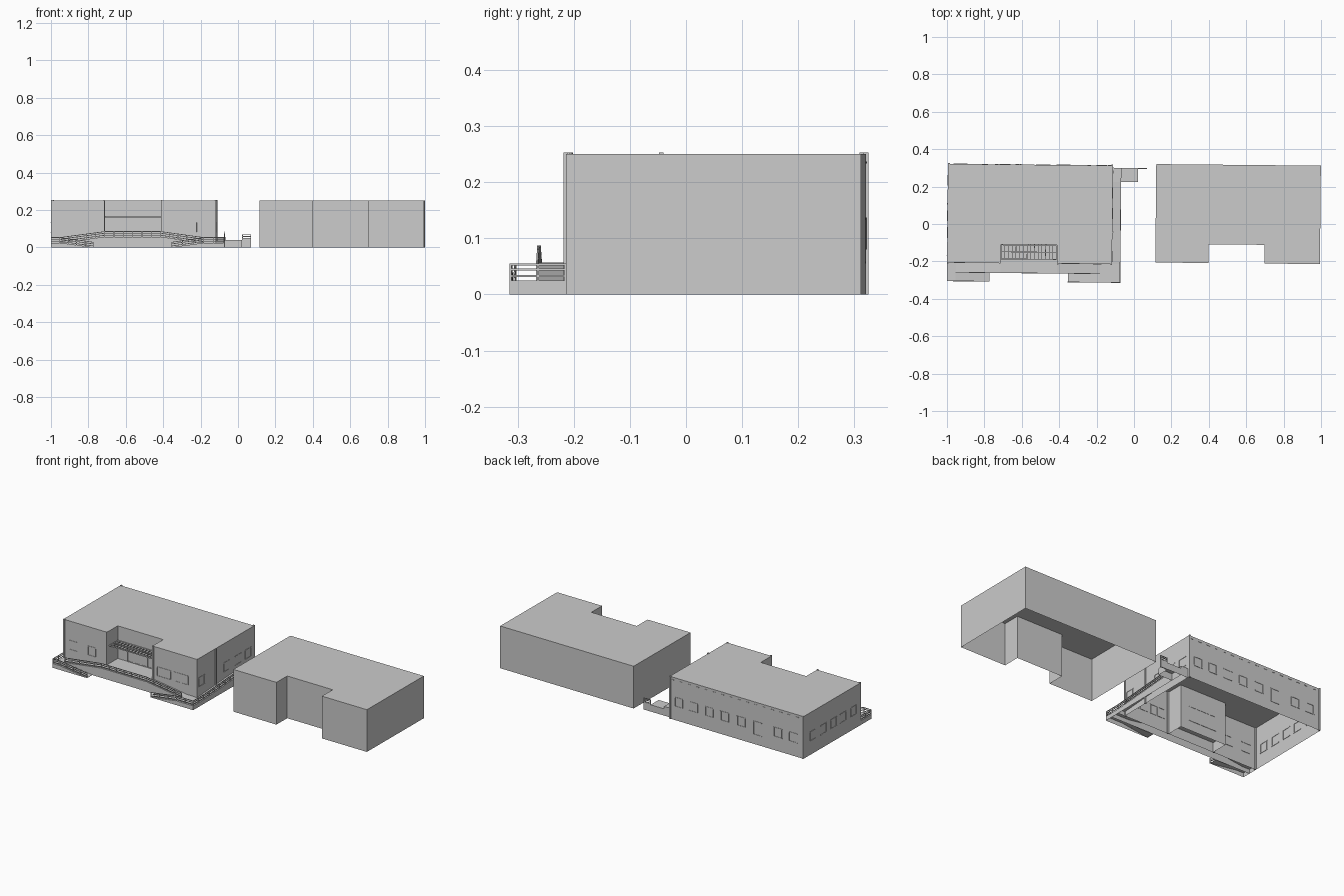
import bpy, bmesh, math
from mathutils import Vector, Matrix

if "Cube" in bpy.data.objects:
    bpy.data.objects.remove(bpy.data.objects["Cube"])

TILT = -0.0095  # both buildings sit slightly turned on the site
LEFT, RIGHT = Vector((-0.555, 0.055, 0)), Vector((0.5565, 0.053, 0))


def finish(name, bm, pivot=LEFT):
    bmesh.ops.transform(bm, verts=bm.verts, matrix=Matrix.Translation(pivot)
                        @ Matrix.Rotation(TILT, 4, 'Z') @ Matrix.Translation(-pivot))
    me = bpy.data.meshes.new(name)
    bm.to_mesh(me)
    bm.free()
    ob = bpy.data.objects.new(name, me)
    bpy.context.collection.objects.link(ob)
    return ob


def box(bm, x0, x1, y0, y1, z0, z1):
    m = Matrix.Translation(((x0 + x1) / 2, (y0 + y1) / 2, (z0 + z1) / 2)) \
        @ Matrix.Diagonal((x1 - x0, y1 - y0, z1 - z0, 1))
    bmesh.ops.create_cube(bm, size=1, matrix=m)


def beam(bm, a, b, t=0.0035):
    a, b = Vector(a), Vector(b)
    d = b - a
    m = Matrix.Translation((a + b) / 2) @ d.to_track_quat('Z', 'Y').to_matrix().to_4x4() \
        @ Matrix.Diagonal((t, t, d.length, 1))
    bmesh.ops.create_cube(bm, size=1, matrix=m)


# Open-bottomed building shell: outline walls plus a flat roof
def building(name, outline, height, pivot):
    bm = bmesh.new()
    low = [bm.verts.new((x, y, 0)) for x, y in outline]
    top = [bm.verts.new((x, y, height)) for x, y in outline]
    n = len(outline)
    for i in range(n):
        j = (i + 1) % n
        bm.faces.new((low[i], low[j], top[j], top[i]))
    bm.faces.new(top)
    return finish(name, bm, pivot)


def c_outline(x0, x1, n0, n1, y0, yn, y1):
    return [(x0, y0), (n0, y0), (n0, yn), (n1, yn), (n1, y0), (x1, y0), (x1, y1), (x0, y1)]


X0, X1, N0, N1, YF, YN, YB = -0.997, -0.115, -0.71, -0.41, -0.21, -0.11, 0.317
building("left_building", c_outline(X0, X1, N0, N1, YF, YN, YB), 0.25, LEFT)
building("right_building", c_outline(0.1165, 0.9965, 0.4, 0.7, -0.21, -0.11, 0.316), 0.25, RIGHT)


# Open-bottomed ramp: profile of (distance, height) along x or y, skirts to the ground
def ramp(name, profile, a, b, along='x'):
    bm = bmesh.new()

    def v(s, w, z):
        return bm.verts.new((s, w, z) if along == 'x' else (w, s, z))
    rows = [[v(s, a, 0), v(s, a, z), v(s, b, z), v(s, b, 0)] for s, z in profile]
    for p, q in zip(rows, rows[1:]):
        for k in range(3):
            bm.faces.new((p[k], q[k], q[k + 1], p[k + 1]))
    bm.faces.new(rows[0])
    bm.faces.new(rows[-1])
    bmesh.ops.remove_doubles(bm, verts=bm.verts, dist=1e-5)
    bmesh.ops.recalc_face_normals(bm, faces=bm.faces)
    return finish(name, bm)


LO, HI, EDGE, MID, RX = 0.025, 0.057, -0.31, -0.262, -0.07
main = [(X0, LO), (-0.95, LO), (N0, HI), (N1, HI), (-0.18, LO), (RX, LO)]
ramp("front_walkway", main, MID, YF)
ramp("entrance_deck", [(N0, HI), (N1, HI)], YF, YN)
ramp("left_lower_ramp", [(X0, LO), (-0.95, LO), (-0.77, 0.001)], EDGE, MID)
ramp("right_lower_ramp", [(-0.35, 0.001), (-0.18, LO), (RX, LO)], EDGE, MID)
ramp("side_ramp", [(YF, LO), (0.23, 0.055), (0.305, 0.055)], X1, RX, 'y')
ramp("rear_landing", [(0.23, 0.04), (0.305, 0.04)], RX, 0.02, 'y')


# Railings: posts and three rails following the ramps
def railing(name, path, height=0.03):
    bm = bmesh.new()
    for a, b in zip(path, path[1:]):
        a, b = Vector(a), Vector(b)
        for h in (0.008, 0.019, height - 0.002):
            beam(bm, a + Vector((0, 0, h)), b + Vector((0, 0, h)))
        n = max(1, round((b - a).length / 0.05))
        for i in range(n + 1):
            p = a.lerp(b, i / n)
            beam(bm, p, p + Vector((0, 0, height)))
    finish(name, bm)


railing("front_railing", [(s, MID, z) for s, z in main[1:-1]])
railing("left_railing", [(-0.77, -0.308, 0), (-0.95, -0.308, LO), (-0.995, -0.308, LO),
                         (-0.995, YF, LO)])
railing("right_railing", [(-0.35, -0.308, 0), (-0.18, -0.308, LO), (-0.072, -0.308, LO),
                          (-0.072, YF, LO), (-0.072, 0.23, 0.055)])
railing("rear_railing", [(0.022, 0.303, 0.04), (0.066, 0.303, 0.04)])
bm = bmesh.new()
box(bm, 0.02, 0.067, 0.3, 0.305, 0, 0.045)
finish("rear_rail_base", bm)


# Window and door frames set into a wall; across is the wall's running axis
def opening(bm, across, wall, u, w, z0, z1, mullions=0, t=0.004, d=0.002):
    def bar(u0, u1, za, zb):
        if across == 'x':
            box(bm, u0, u1, wall - d, wall + d, za, zb)
        else:
            box(bm, wall - d, wall + d, u0, u1, za, zb)
    a, b = u - w / 2, u + w / 2
    bar(a - t, b + t, z1 - t, z1)
    bar(a - t, b + t, z0, z0 + t)
    for i in range(mullions + 2):
        c = a + (b - a) * i / (mullions + 1)
        bar(c - t / 2, c + t / 2, z0, z1)


bm = bmesh.new()
for x in (-0.175, -0.273, -0.376, -0.478, -0.587, -0.828, -0.927):
    opening(bm, 'x', YB, x, 0.05, 0.08, 0.137)
for y in (0.23, 0.13, 0.04, -0.05, -0.145):
    opening(bm, 'y', X0, y, 0.05, 0.08, 0.137)
for x in (-0.93, -0.81):
    opening(bm, 'x', YF, x, 0.05, 0.08, 0.137)
for x in (-0.335, -0.22):
    opening(bm, 'x', YF, x, 0.09, 0.08, 0.137, 1)
for y in (-0.17, 0.06, 0.17, 0.26):
    opening(bm, 'y', X1, y, 0.05, 0.08, 0.137)
finish("windows", bm)

bm = bmesh.new()
opening(bm, 'x', YB, -0.693, 0.05, 0.055, 0.137)
opening(bm, 'x', YN, -0.5575, 0.175, HI, 0.145, 3)
finish("doors", bm)

# Small vents below the roof line at the back
bm = bmesh.new()
for i in range(16):
    x = X0 + 0.03 + i * 0.055
    box(bm, x, x + 0.02, YB - 0.002, YB + 0.002, 0.233, 0.237)
finish("eave_vents", bm)

# Slatted canopy over the entrance
bm = bmesh.new()
for y in (-0.188, -0.15, -0.113):
    box(bm, N0, N1, y - 0.002, y + 0.002, 0.16, 0.167)
for i in range(16):
    x = N0 + 0.002 + i * (N1 - N0 - 0.004) / 15
    box(bm, x - 0.0015, x + 0.0015, -0.19, YN, 0.161, 0.166)
finish("entrance_canopy", bm)

# Downpipes standing just proud of the walls and roof
bm = bmesh.new()
for x, y in ((X0 + 0.005, YF), (N0 - 0.005, YF), (N1 + 0.005, YF), (X1 - 0.004, YF),
             (X1, -0.04), (X0 + 0.005, YB), (X1 - 0.004, YB)):
    box(bm, x - 0.005, x + 0.005, y - 0.004, y + 0.004, 0, 0.2525)
finish("downpipes", bm)
